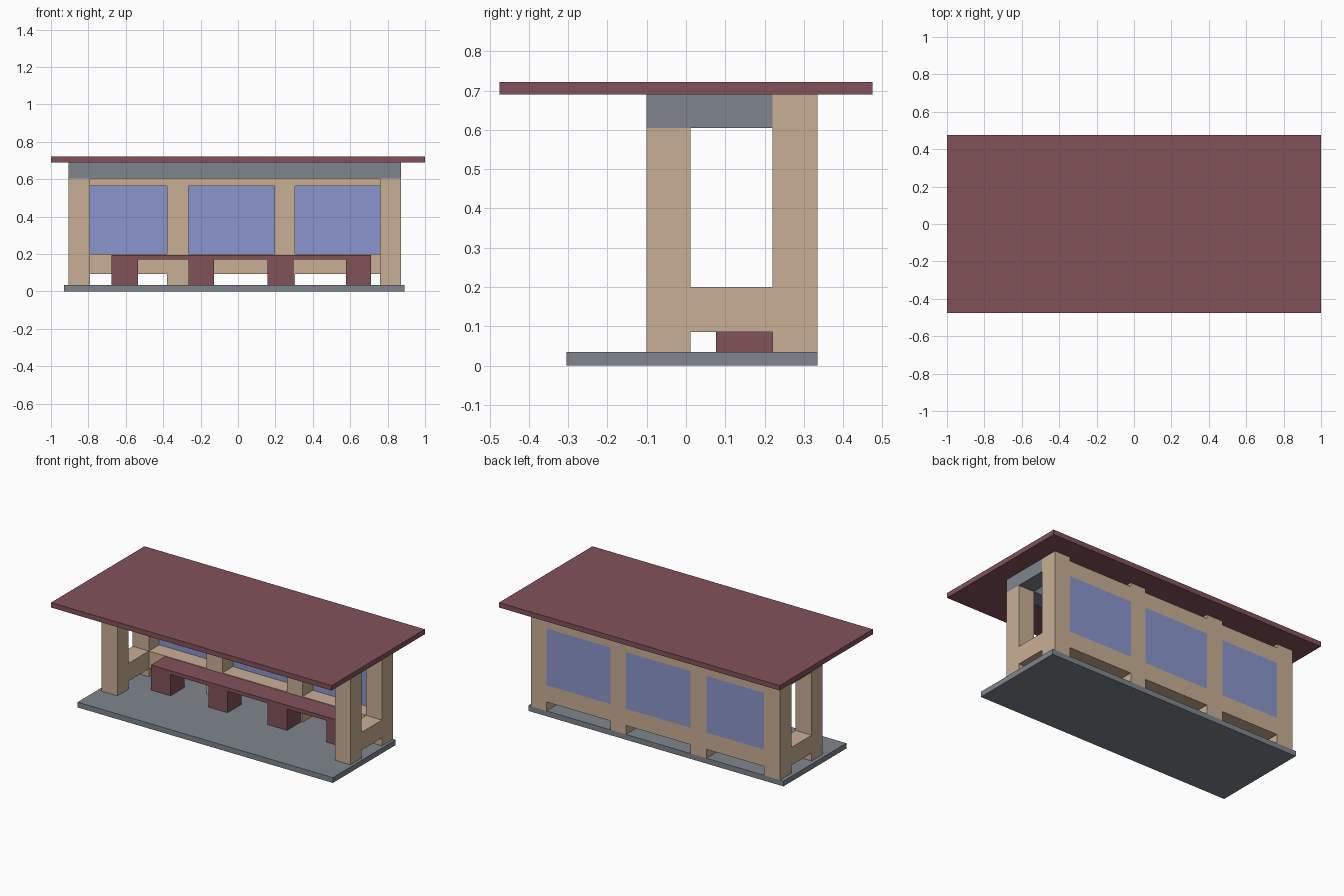
import bpy
import bmesh

cube = bpy.data.objects.get("Cube")
if cube:
    bpy.data.objects.remove(cube, do_unlink=True)


def material(name, rgb):
    """Flat material from 0-255 display values, stored as linear."""
    linear = [((c / 255 + 0.055) / 1.055) ** 2.4 for c in rgb]
    mat = bpy.data.materials.new(name)
    mat.use_nodes = True
    mat.diffuse_color = (*linear, 1)
    mat.node_tree.nodes["Principled BSDF"].inputs["Base Color"].default_value = (*linear, 1)
    return mat


RED = material("dark red", (130, 82, 90))
GREY = material("slate grey", (126, 134, 141))
TAN = material("tan wood", (201, 175, 149))
BLUE = material("blue glass", (139, 150, 204))


def box(name, xs, ys, zs, mat):
    """Box spanning the given (low, high) ranges."""
    bm = bmesh.new()
    bmesh.ops.create_cube(bm, size=1)
    for v in bm.verts:
        v.co = [r[0] if c < 0 else r[1] for c, r in zip(v.co, (xs, ys, zs))]
    mesh = bpy.data.meshes.new(name)
    bm.to_mesh(mesh)
    bm.free()
    mesh.materials.append(mat)
    obj = bpy.data.objects.new(name, mesh)
    bpy.context.collection.objects.link(obj)
    return obj


FLOOR, LINTEL, CEILING = 0.034, 0.605, 0.69
FRONT, MIDDLE, BACK = (-0.1, 0.012), (0.012, 0.22), (0.22, 0.335)
POSTS = [(-0.905, -0.79), (-0.38, -0.265), (0.195, 0.305), (0.76, 0.872)]

# Floor slab and roof
box("floor_slab", (-0.93, 0.89), (-0.305, 0.335), (0, FLOOR), GREY)
box("roof", (-1, 1), (-0.475, 0.475), (CEILING, 0.722), RED)

# Back posts, with rails and a pane in each bay
for i, post in enumerate(POSTS):
    box(f"back_post_{i + 1}", post, BACK, (FLOOR, CEILING), TAN)
for i, (a, b) in enumerate(zip(POSTS, POSTS[1:])):
    bay = (a[1], b[0])
    box(f"lower_rail_{i + 1}", bay, BACK, (0.092, 0.2), TAN)
    box(f"upper_rail_{i + 1}", bay, BACK, (0.565, 0.665), TAN)
    box(f"window_pane_{i + 1}", bay, (0.326, 0.335), (0.2, 0.565), BLUE)

# Open ends: front post, low side rail and side beam
for side, post in (("right", POSTS[0]), ("left", POSTS[-1])):
    box(f"{side}_front_post", post, FRONT, (FLOOR, LINTEL), TAN)
    box(f"{side}_side_rail", post, MIDDLE, (0.085, 0.2), TAN)
    box(f"{side}_side_beam", post, MIDDLE, (LINTEL, CEILING), GREY)
box("front_beam", (POSTS[0][0], POSTS[-1][1]), FRONT, (LINTEL, CEILING), GREY)

# Bench
BENCH = (0.077, 0.22)
LEGS = [(-0.675, -0.535), (-0.265, -0.128), (0.158, 0.296), (0.577, 0.712)]
box("bench_seat", (LEGS[0][0], LEGS[-1][1]), BENCH, (0.172, 0.196), RED)
for i, leg in enumerate(LEGS):
    box(f"bench_leg_{i + 1}", leg, BENCH, (FLOOR, 0.172), RED)
